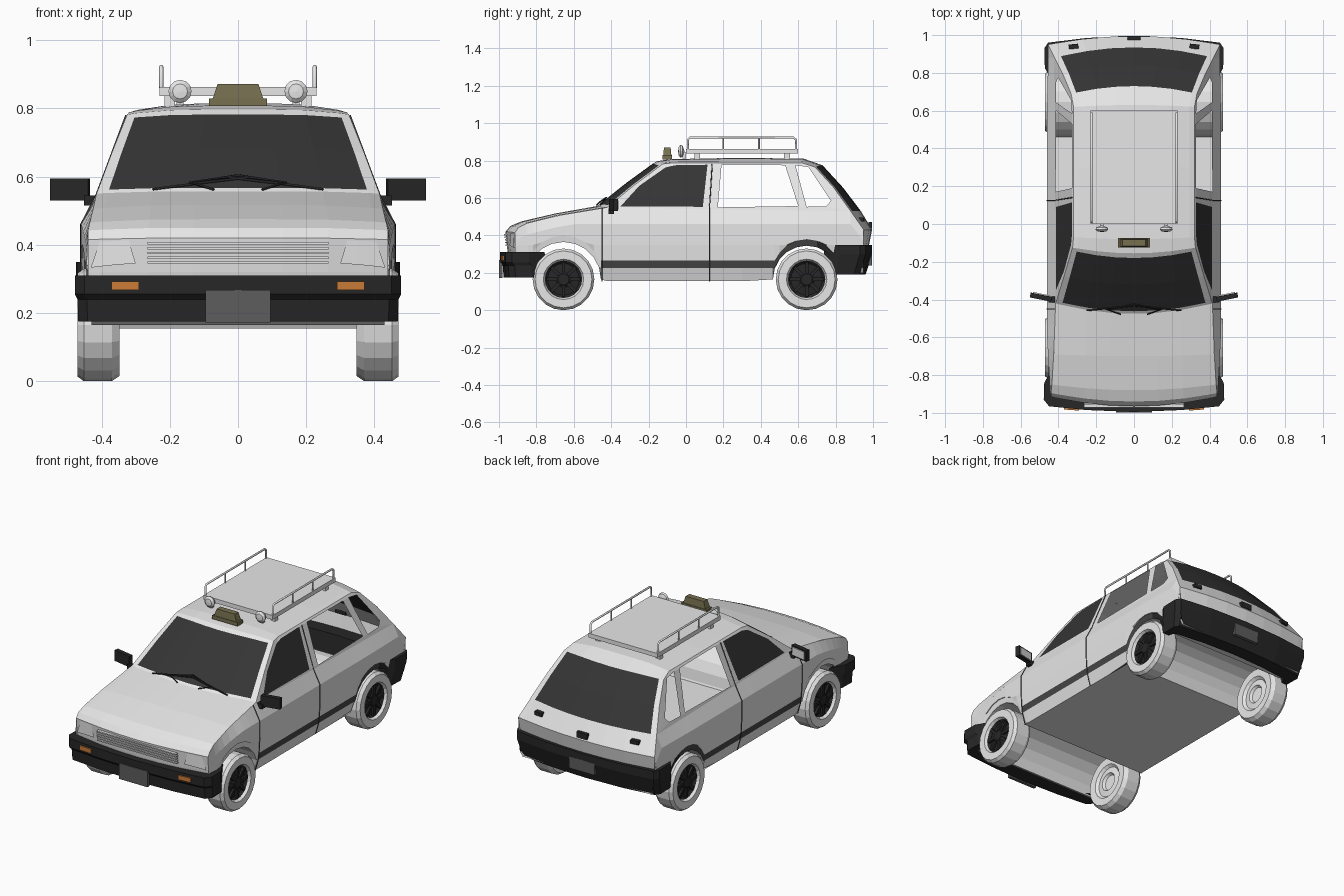
import bpy, bmesh
from math import sin, cos, pi, sqrt
from mathutils import Matrix, Vector

old = bpy.data.objects.get("Cube")
if old:
    bpy.data.objects.remove(old)


def material(name, r, g, b):
    m = bpy.data.materials.new(name)
    m.use_nodes = True
    m.diffuse_color = (r, g, b, 1)
    bsdf = m.node_tree.nodes["Principled BSDF"]
    bsdf.inputs["Base Color"].default_value = (r, g, b, 1)
    bsdf.inputs["Roughness"].default_value = 0.7
    return m


BODY = material("body white", .8, .8, .8)
GLASS = material("dark glass", .035, .035, .035)
BLACK = material("bumper black", .02, .02, .02)
STRIPE = material("stripe grey", .06, .06, .06)
PLATE = material("plate grey", .11, .11, .11)
ORANGE = material("indicator orange", .6, .2, .04)
OLIVE = material("beacon olive", .18, .16, .08)


def finish(name, bm, mats, mirror=False):
    bmesh.ops.remove_doubles(bm, verts=bm.verts, dist=1e-5)
    bmesh.ops.dissolve_degenerate(bm, edges=bm.edges, dist=1e-5)
    bmesh.ops.recalc_face_normals(bm, faces=bm.faces)
    # open sheets face away from the middle of the car
    if any(e.is_boundary for e in bm.edges):
        mid = Vector((0, 0, .4))
        if sum(f.normal.dot(f.calc_center_median() - mid) * f.calc_area() for f in bm.faces) < 0:
            bmesh.ops.reverse_faces(bm, faces=bm.faces)
    me = bpy.data.meshes.new(name)
    bm.to_mesh(me)
    bm.free()
    for m in mats:
        me.materials.append(m)
    ob = bpy.data.objects.new(name, me)
    bpy.context.collection.objects.link(ob)
    if mirror:
        ob.modifiers.new("mirror", "MIRROR")
    return ob


def loft(name, sections, mats, rule=None, closed=False, mirror=False):
    """Skin a list of point rows; closed rows get end caps."""
    bm = bmesh.new()
    rows = [[bm.verts.new(p) for p in s] for s in sections]
    n = len(rows[0])
    for i in range(len(rows) - 1):
        for j in range(n if closed else n - 1):
            k = (j + 1) % n
            f = bm.faces.new((rows[i][j], rows[i][k], rows[i + 1][k], rows[i + 1][j]))
            if rule:
                f.material_index = rule(i, j, f.calc_center_median())
    if closed:
        bm.faces.new(rows[0])
        bm.faces.new(rows[-1])
    return finish(name, bm, mats, mirror)


def box(name, centre, size, mat, mirror=False, turn=0, top=1):
    bm = bmesh.new()
    bmesh.ops.create_cube(bm, size=1)
    for v in bm.verts:
        if v.co.z > 0:
            v.co.x *= top
            v.co.y *= top
    bm.transform(Matrix.Translation(centre) @ Matrix.Rotation(turn, 4, "Z") @ Matrix.Diagonal((*size, 1)))
    return finish(name, bm, [mat], mirror)


def revolve(name, profile, place, mats, rule=None, n=20, mirror=False):
    ring = [[place(r * cos(2 * pi * i / n), r * sin(2 * pi * i / n), t) for r, t in profile]
            for i in range(n + 1)]
    return loft(name, ring, mats, rule, mirror=mirror)


def tube(name, pts, r, mat):
    for side, s in (("left", 1), ("right", -1)):
        cu = bpy.data.curves.new(name, "CURVE")
        cu.dimensions = "3D"
        cu.bevel_depth = r
        cu.bevel_resolution = 1
        cu.use_fill_caps = True
        sp = cu.splines.new("POLY")
        sp.points.add(len(pts) - 1)
        for p, (x, y, z) in zip(sp.points, pts):
            p.co = (s * x, y, z, 1)
        cu.materials.append(mat)
        bpy.context.collection.objects.link(bpy.data.objects.new(f"{name}_{side}", cu))


# Upper shell: centre y, centre z, half width, corner shift in y, corner drop
SHELL = [(-.93, .20, .43, .04, 0), (-.955, .32, .44, .05, 0), (-.965, .42, .44, .05, .005),
         (-.94, .45, .44, .045, .008), (-.88, .475, .435, .03, .01), (-.7, .517, .425, .01, .012),
         (-.475, .557, .415, .055, .007), (-.462, .567, .411, .053, .007), (-.32, .68, .37, .045, .01),
         (-.18, .782, .33, .04, .012), (-.155, .797, .325, .03, .015), (-.08, .808, .32, .01, .02),
         (.3, .815, .32, 0, .027), (.63, .81, .32, -.01, .022), (.73, .775, .333, -.04, .01),
         (.84, .655, .375, -.05, 0), (.935, .53, .42, -.055, 0), (.995, .43, .455, -.045, 0),
         (.975, .33, .455, -.045, 0), (.95, .2, .44, -.045, 0)]
COLS = (-1, -.92, -.6, -.3, 0, .3, .6, .92, 1)


def shell_point(row, f):
    y, z, w, dy, dz = row
    return Vector((w * f, y + dy * f * f, z - dz * f ** 4))


loft("upper_shell", [[shell_point(r, f) for f in COLS] for r in SHELL], [BODY, GLASS],
     lambda i, j, c: int(i in (7, 8, 14, 15) and 0 < j < 7))

# Lower body side with the wheel arches cut into its bottom edge
ARCHES = ((-.655, .2), (.645, .18))
BELT = [shell_point(SHELL[i], 1) for i in (2, 3, 4, 5, 6, 16, 17)]


def arch(y):
    return max([.165 + sqrt(max(0, r * r - (y - c) ** 2)) for c, r in ARCHES if abs(y - c) <= r] + [0])


def side_section(y):
    a, b = next((p, q) for p, q in zip(BELT, BELT[1:]) if y <= q.y + 1e-6)
    belt = a.lerp(b, (y - a.y) / (b.y - a.y))
    low, cut = (.155 if -.5 < y < .5 else .2), arch(y)
    zs = [max(low, cut), max(.225, cut), max(.265, cut + .035 * (cut > 0))]
    zs.append(max(zs[2], min(.35, belt.z - .09)))
    zs.append(max(zs[3], min(.46, belt.z - .06)))
    taper = 1 - .12 * max(0, -y - .6) - .04 * max(0, y - .6)
    return [Vector((x * taper, y, z)) for x, z in zip((.43, .45, .455, .46, .46), zs)] + [belt]


arch_ys = [[c - r * cos(pi * k / 10) for k in range(11)] for c, r in ARCHES]
stations = [-.915, -.895] + arch_ys[0] + [-.42, 0, .3] + arch_ys[1] + [.88, .95]
loft("body_side", [side_section(y) for y in stations], [BODY, STRIPE, BLACK],
     lambda i, j, c: 0 if j != 1 or c.y < -.455 else (2 if c.y > .72 else 1), mirror=True)

# Underbody sheet running over the wheel wells
under = [(-.93, .2)] + [(y, arch(y)) for y in arch_ys[0]] + [(-.45, .155), (.46, .155)]
under += [(y, arch(y)) for y in arch_ys[1][1:-1]] + [(.825, .2), (.95, .2)]
loft("underbody", [[(-.43, y, max(z, .155)), (.43, y, max(z, .155))] for y, z in under], [BODY])

# Cabin sides with window openings; the front one is glazed
WINDOWS = [[(-.35, .555), (-.25, .665), (-.11, .763), (-.06, .775), (.115, .778), (.09, .553)],
           [(.17, .55), (.6, .557), (.53, .775), (.19, .777)],
           [(.645, .553), (.75, .556), (.775, .585), (.655, .765), (.585, .775)]]


def on_side(y, z, out=0):
    return Vector((.415 - .383 * (z - .55) + out, y, z))


bm = bmesh.new()
loops = [[shell_point(r, 1) for r in SHELL[6:17]]] + [[on_side(*p) for p in w] for w in WINDOWS]
for pts in loops:
    vs = [bm.verts.new(p) for p in pts]
    for a, b in zip(vs, vs[1:] + vs[:1]):
        bm.edges.new((a, b))
bmesh.ops.triangle_fill(bm, edges=bm.edges, use_beauty=True, normal=(1, 0, .38))
finish("cabin_side", bm, [BODY], True)
bm = bmesh.new()
bm.faces.new([bm.verts.new(on_side(*p)) for p in WINDOWS[0]])
finish("front_side_window", bm, [GLASS], True)

# Door seams
tube("door_rear_seam", [on_side(.14, .78, .001)] + side_section(.125)[::-1], .003, STRIPE)
tube("door_front_seam", side_section(-.45)[::-1], .003, STRIPE)


# Bumpers
def bumper(name, half, levels):
    path = half + [(-x, y) for x, y in half[-2::-1]]
    loft(name, [[(x * (1 - d), y * (1 - d), z) for d, z in levels] for x, y in path], [BLACK], closed=True)


bumper("front_bumper", [(.475, -.84), (.478, -.93), (.45, -.965), (.25, -.985), (0, -.995)],
       [(.1, .31), (0, .31), (0, .255), (.015, .24), (.02, .175), (.12, .175)])
bumper("rear_bumper", [(.472, .825), (.475, .93), (.455, .96), (.25, .985), (0, .995)],
       [(.1, .35), (0, .35), (0, .3), (.035, .19), (.12, .19)])
box("front_plate", (0, -.99, .22), (.19, .018, .095), PLATE)
box("rear_plate", (0, .985, .275), (.17, .02, .07), PLATE)
box("indicator", (.33, -.978, .28), (.08, .014, .026), ORANGE, True, turn=.07)

# Nose details: headlights and grille slats
lamp = [(.30, .345, .32, .412), (.35, .342, .35, .412), (.39, .338, .38, .41), (.432, .333, .405, .41)]
loft("headlight", [[(x, -.966 + .05 * (x / .44) ** 2, z) for x, z in ((a, b), (c, d))]
                   for a, b, c, d in lamp], [BODY], mirror=True)
for k in range(5):
    box(f"grille_slat_{k + 1}", (0, -.957 - .0015 * k, .348 + .014 * k), (.53, .018, .007), BODY)

# Tailgate fittings
box("tailgate_handle", (0, .985, .455), (.07, .02, .035), BLACK)
box("tailgate_catch", (.32, .94, .485), (.05, .025, .022), BLACK, True, turn=-.1)

# Wheels
WHEEL = [(0, .375), (.045, .375), (.055, .36), (.09, .365), (.105, .35), (.15, .348), (.165, .37),
         (.165, .452), (.152, .47), (.108, .47), (.1, .455), (.085, .442), (.045, .448), (.03, .46), (0, .46)]
for end, y in (("front", -.655), ("rear", .645)):
    revolve(f"{end}_wheel", WHEEL, lambda a, b, t: (t, y + a, .165 + b), [BODY, BLACK],
            lambda i, j, c: int(j > 9), mirror=True)
    for k in range(8):
        t = k * pi / 4
        spoke = box(f"{end}_wheel_spoke_{k + 1}", (0, 0, .062), (.014, .018, .06), BLACK, True)
        spoke.data.transform(Matrix.Translation((.452, y, .165)) @ Matrix.Rotation(t, 4, "X"))

# Roof rack with rails and spot lamps
box("rack_platform", (0, .3, .85), (.46, .6, .026), BODY)
for k, y in enumerate((.06, .54)):
    box(f"rack_foot_{k + 1}", (.2, y, .825), (.03, .03, .04), BODY, True)
tube("rack_rail", [(.225, .01, .86), (.225, .01, .912), (.225, .022, .923), (.225, .575, .923),
                   (.225, .588, .912), (.225, .588, .86)], .006, BODY)
for k, y in enumerate((.2, .39)):
    tube(f"rack_post_{k + 1}", [(.225, y, .86), (.225, y, .923)], .005, BODY)
revolve("spot_lamp", [(0, -.042), (.022, -.04), (.034, -.03), (.03, -.018), (0, -.008)],
        lambda a, b, t: (.17 + a, t, .85 + b), [BODY], n=12, mirror=True)
box("spot_lamp_bracket", (.17, -.01, .828), (.02, .02, .035), BODY, True)

# Roof beacon
box("beacon_base", (0, -.1, .818), (.17, .05, .022), OLIVE)
box("beacon_lens", (0, -.1, .849), (.15, .044, .044), OLIVE, top=.8)

# Door mirrors and wipers
box("mirror_housing", (.493, -.387, .562), (.115, .026, .065), BLACK, True, turn=.2)
box("mirror_glass", (.49, -.372, .562), (.092, .006, .048), BODY, True, turn=.2)
box("mirror_arm", (.432, -.4, .53), (.04, .03, .03), BLACK, True)
tube("wiper_arm", [(.07, -.478, .562), (.14, -.455, .583), (.0, -.425, .603)], .004, BLACK)
tube("wiper_blade", [(.25, -.458, .563), (.12, -.445, .58), (-.03, -.43, .598)], .004, BLACK)
